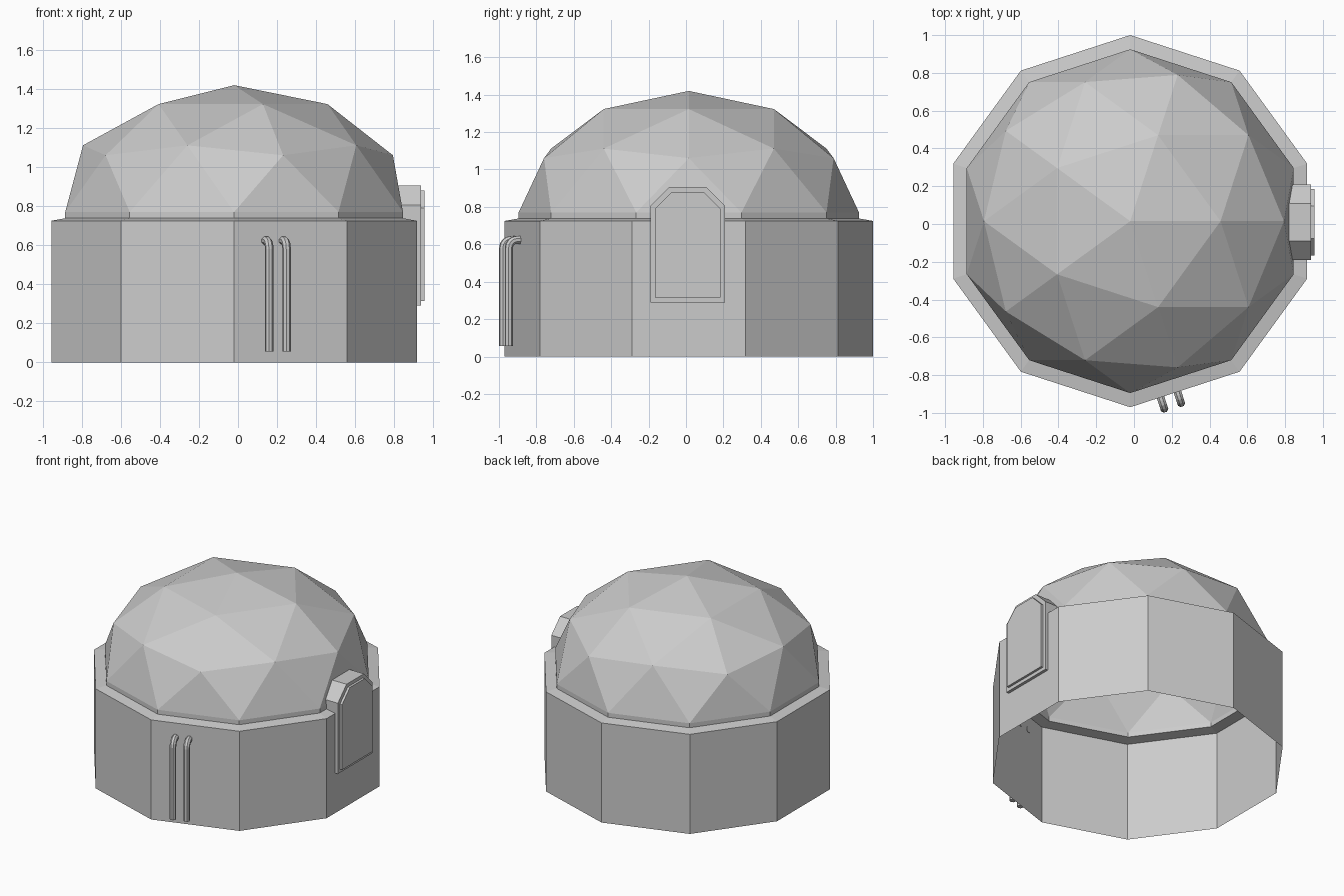
import bpy, bmesh, math
from mathutils import Vector

if "Cube" in bpy.data.objects:
    bpy.data.objects.remove(bpy.data.objects["Cube"])

CX, CY = -0.02, 0.015   # building axis


def finish(bm, name):
    bmesh.ops.recalc_face_normals(bm, faces=bm.faces)
    mesh = bpy.data.meshes.new(name)
    bm.to_mesh(mesh)
    bm.free()
    obj = bpy.data.objects.new(name, mesh)
    bpy.context.collection.objects.link(obj)
    return obj


def loft(name, rings, cap=False):
    """Join equal-length rings of points with quads."""
    bm = bmesh.new()
    loops = [[bm.verts.new(p) for p in ring] for ring in rings]
    n = len(loops[0])
    for a, b in zip(loops, loops[1:]):
        for i in range(n):
            j = (i + 1) % n
            bm.faces.new((a[i], a[j], b[j], b[i]))
    if cap:
        bm.faces.new(loops[0])
        bm.faces.new(loops[-1])
    return finish(bm, name)


def decagon(r, z):
    return [(CX + r * math.cos(math.radians(18 + 36 * i)),
             CY + r * math.sin(math.radians(18 + 36 * i)), z) for i in range(10)]


# Ten-sided wall, open below, with sloping ledge and dome kerb
wall = loft("wall", [decagon(0.985, 0), decagon(0.985, 0.725),
                     decagon(0.91, 0.738), decagon(0.91, 0.77)])
# shells are open, so make sure the faces point outward
if wall.data.polygons[0].normal.dot(wall.data.polygons[0].center) < 0:
    wall.data.flip_normals()

# Faceted dome: upper half of a flattened icosphere
bpy.ops.mesh.primitive_ico_sphere_add(subdivisions=2, radius=1)
dome = bpy.context.object
dome.name = "dome"
bm = bmesh.new()
bm.from_mesh(dome.data)
bmesh.ops.delete(bm, geom=[v for v in bm.verts if v.co.z < -0.05], context='VERTS')
for v in bm.verts:
    v.co = (v.co.x * 0.91, v.co.y * 0.91, v.co.z * 0.65)
bm.to_mesh(dome.data)
bm.free()
dome.location = (CX, CY, 0.77)


# Door: chamfered-top outline, extruded along x
def door_outline(x, inset):
    w, bottom, top = 0.2 - inset, 0.29 + inset, 0.905 - inset
    c = 0.1 - inset * 0.4
    pts = [(-w, bottom), (w, bottom), (w, top - c), (w - c, top),
           (c - w, top), (-w, top - c)]
    return [(x, y + 0.009, z) for y, z in pts]


loft("door_frame", [door_outline(0.80, 0), door_outline(0.938, 0)], cap=True)
loft("door_panel", [door_outline(0.93, 0.025), door_outline(0.955, 0.025)], cap=True)

# Two hooked pipes standing off the front-right wall face
inward = Vector((-math.sin(math.radians(18)), math.cos(math.radians(18)), 0))
side = Vector((inward.y, -inward.x, 0))
up = Vector((0, 0, 1))


def pipe(name, x, y, r=0.022, bend=0.042, top=0.623, sides=8):
    base = Vector((x, y, 0))
    path = [(base + up * 0.055, 0)]
    centre = base + inward * bend + up * (top - bend)
    for k in range(5):
        a = math.radians(22.5 * k)
        path.append((centre - inward * bend * math.cos(a) + up * bend * math.sin(a), a))
    path.append((base + inward * 0.065 + up * top, math.pi / 2))
    rings = []
    for p, a in path:
        normal = inward * math.cos(a) - up * math.sin(a)
        rings.append([p + r * (side * math.cos(t) + normal * math.sin(t))
                      for t in (math.tau * (i + 0.5) / sides for i in range(sides))])
    loft(name, rings, cap=True)


pipe("left_pipe", 0.16, -0.977)
pipe("right_pipe", 0.249, -0.947)
